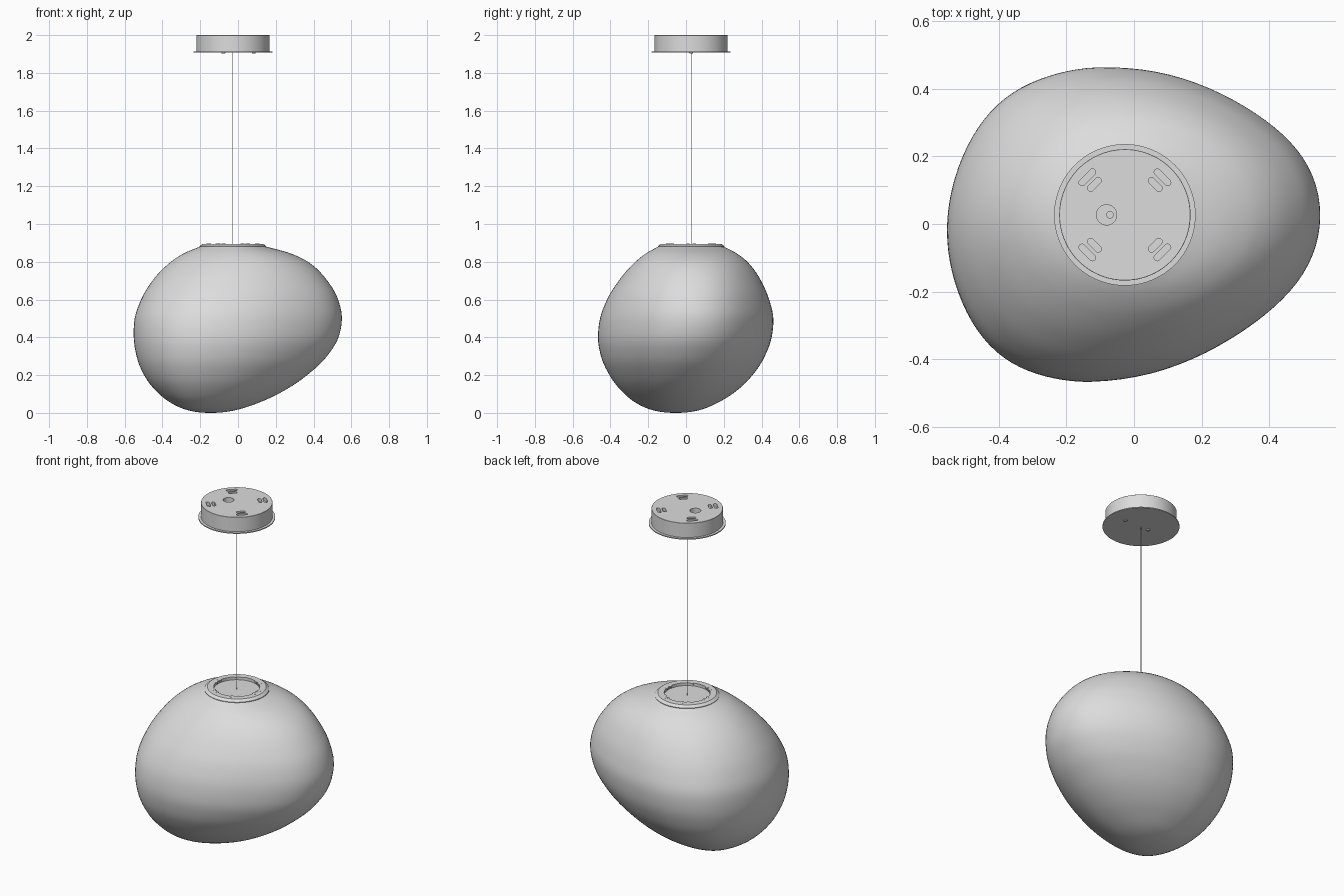
import bpy, bmesh, math
from mathutils import Vector, Matrix

if "Cube" in bpy.data.objects:
    bpy.data.objects.remove(bpy.data.objects["Cube"])

CX, CY = -0.027, 0.027          # axis of the canopy, cord and collar

GREY = bpy.data.materials.new("light_grey")
GREY.diffuse_color = (0.72, 0.72, 0.72, 1)
GREY.use_nodes = True
GREY.node_tree.nodes["Principled BSDF"].inputs["Base Color"].default_value = GREY.diffuse_color


def finish(name, bm, smooth=True):
    me = bpy.data.meshes.new(name)
    bm.to_mesh(me)
    bm.free()
    me.materials.append(GREY)
    ob = bpy.data.objects.new(name, me)
    bpy.context.collection.objects.link(ob)
    if smooth:
        bpy.ops.object.select_all(action='DESELECT')
        ob.select_set(True)
        bpy.context.view_layer.objects.active = ob
        bpy.ops.object.shade_smooth_by_angle(angle=math.radians(35))
    return ob


def loft(bm, rings, closed=False):
    n = len(rings[0])
    pairs = list(zip(rings, rings[1:]))
    if closed:
        pairs.append((rings[-1], rings[0]))
    for a, b in pairs:
        for i in range(n):
            j = (i + 1) % n
            bm.faces.new((a[i], a[j], b[j], b[i]))


def lathe(name, profile, x=CX, y=CY, n=64, closed=False):
    """Revolve (radius, z) points, listed from bottom to top on the outside."""
    bm = bmesh.new()
    rings = [[bm.verts.new((x + r * math.cos(2 * math.pi * i / n),
                            y + r * math.sin(2 * math.pi * i / n), z))
              for i in range(n)] for r, z in profile]
    loft(bm, rings, closed)
    if not closed:
        bm.faces.new(rings[0][::-1])
        bm.faces.new(rings[-1])
    bmesh.ops.recalc_face_normals(bm, faces=bm.faces)
    return finish(name, bm)


# Glass shade: height, left, right, front and back limits of each section
rows = [
    (0.00, -0.145, -0.145, -0.055, -0.055),
    (0.02, -0.285, 0.01, -0.195, 0.09),
    (0.05, -0.35, 0.10, -0.26, 0.16),
    (0.10, -0.417, 0.212, -0.325, 0.245),
    (0.20, -0.497, 0.366, -0.405, 0.352),
    (0.30, -0.537, 0.471, -0.45, 0.417),
    (0.40, -0.552, 0.532, -0.466, 0.453),
    (0.50, -0.547, 0.550, -0.455, 0.462),
    (0.60, -0.513, 0.530, -0.418, 0.440),
    (0.70, -0.453, 0.473, -0.356, 0.397),
    (0.80, -0.355, 0.370, -0.268, 0.325),
    (0.84, -0.295, 0.290, -0.218, 0.275),
    (0.88, -0.202, 0.150, -0.148, 0.200),
]


def smooth_rows(steps=5):
    """Chord-length cubic interpolation of the section limits."""
    z, l, r, f, b = rows[1]
    before = (z, r, l, b, f)             # mirrored row rounds off the base
    after = [2 * p - q for p, q in zip(rows[-1], rows[-2])]
    pts = [Vector(p) for p in [before] + rows + [after]]
    h = [(q - p).length for p, q in zip(pts, pts[1:])]

    def tangent(i):
        d0 = (pts[i] - pts[i - 1]) / h[i - 1]
        d1 = (pts[i + 1] - pts[i]) / h[i]
        return (d0 * h[i] + d1 * h[i - 1]) / (h[i - 1] + h[i])

    out = []
    for i in range(1, len(pts) - 2):
        m0, m1 = tangent(i) * h[i], tangent(i + 1) * h[i]
        for s in range(steps):
            t = s / steps
            out.append(pts[i] * (2 * t**3 - 3 * t**2 + 1)
                       + m0 * (t**3 - 2 * t**2 + t)
                       + pts[i + 1] * (3 * t**2 - 2 * t**3)
                       + m1 * (t**3 - t**2))
    return out + [pts[-2]]


def section(bm, row, n=96):
    z, l, r, f, b = row
    top = min(1.0, max(0.0, (z - 0.4) / 0.48)) ** 2
    px = l + (r - l) * (0.395 + 0.105 * top)    # widest point, off centre
    py = (f + b) / 2
    ring = []
    for i in range(n):
        a = 2 * math.pi * i / n
        c, s = math.cos(a), math.sin(a)
        dx = (r - px if c > 0 else px - l) * c
        egg = 1 - 0.07 * (1 - top) * c * math.sin(2 * a) ** 2
        dy = (b - f) / 2 * s * egg + 0.035 * (1 - top) * dx
        ring.append(bm.verts.new((px + dx, py + dy, z)))
    return ring


bm = bmesh.new()
sections = [section(bm, r) for r in smooth_rows()[1:]]
loft(bm, sections)
tip = bm.verts.new((rows[0][1], rows[0][3], 0))
for a, b in zip(sections[0], sections[0][1:] + sections[0][:1]):
    bm.faces.new((b, a, tip))
finish("glass_shade", bm)

# Collar around the opening
lathe("shade_collar", [(0.125, 0.872), (0.174, 0.876), (0.176, 0.883),
                       (0.160, 0.895), (0.125, 0.895)], closed=True)

# Thin cover closing the opening, facing down into the shade
bm = bmesh.new()
disc = [bm.verts.new((CX + 0.126 * math.cos(2 * math.pi * i / 64),
                      CY + 0.126 * math.sin(2 * math.pi * i / 64), 0.878))
        for i in range(64)]
bm.faces.new(disc[::-1])
finish("opening_cover", bm, smooth=False)


def add_box(bm, size, place):
    bmesh.ops.create_cube(bm, size=1,
                          matrix=place @ Matrix.Diagonal((*size, 1)))


# Small clips in pairs around the inner lip of the collar
bm = bmesh.new()
for k in range(6):
    for d in (-0.13, 0.13):
        place = (Matrix.Translation((CX, CY, 0.891))
                 @ Matrix.Rotation(k * math.pi / 3 + d, 4, 'Z')
                 @ Matrix.Translation((0.130, 0, 0)))
        add_box(bm, (0.022, 0.014, 0.009), place)
finish("collar_clips", bm, smooth=False)

# Suspension cord
lathe("cord", [(0.0016, 0.878), (0.0016, 1.912)], n=10)

# Ceiling canopy: drum with pockets cut in its top, and a thin base plate
drum = lathe("canopy_drum", [(0.194, 1.914), (0.194, 1.999), (0.193, 2.0)],
             n=96)
lathe("canopy_plate", [(0.209, 1.908), (0.209, 1.914)], n=96)


def add_prism(bm, outline, place, z0, z1):
    low, high = ([bm.verts.new(place @ Vector((x, y, z))) for x, y in outline]
                 for z in (z0, z1))
    loft(bm, [low, high])
    bm.faces.new(low[::-1])
    bm.faces.new(high)


def slot_outline(length, width, n=8):
    r = width / 2
    h = length / 2 - r
    pts = []
    for end, start in ((1, 0), (-1, math.pi)):
        for i in range(n + 1):
            a = start + math.pi * i / n
            pts.append((r * math.cos(a), end * h + r * math.sin(a)))
    return pts


bm = bmesh.new()
for k in range(4):
    turn = (Matrix.Translation((CX, CY, 0))
            @ Matrix.Rotation(math.pi / 4 + k * math.pi / 2, 4, 'Z'))
    for dist, length in ((0.157, 0.062), (0.127, 0.050)):
        add_prism(bm, slot_outline(length, 0.019),
                  turn @ Matrix.Translation((dist, 0, 0)), 1.98, 2.02)
hole = [(0.03 * math.cos(i * math.pi / 16), 0.03 * math.sin(i * math.pi / 16))
        for i in range(32)]
add_prism(bm, hole, Matrix.Translation((CX - 0.054, CY, 0)), 1.95, 2.02)
cutter = finish("canopy_cutter", bm, smooth=False)
cutter.hide_render = True
cutter.hide_viewport = True
cutter.display_type = 'WIRE'
cut = drum.modifiers.new("pockets", 'BOOLEAN')
cut.operation = 'DIFFERENCE'
cut.solver = 'EXACT'
cut.object = cutter

# Cable bushing inside the hole, low screws under the plate
lathe("cable_bushing", [(0.011, 1.945), (0.011, 1.975)], CX - 0.044, CY, 24)
for i, dx in enumerate((-0.05, 0.11)):
    lathe(f"plate_screw_{i + 1}", [(0.009, 1.903), (0.011, 1.909)],
          CX + dx, CY, 24)
